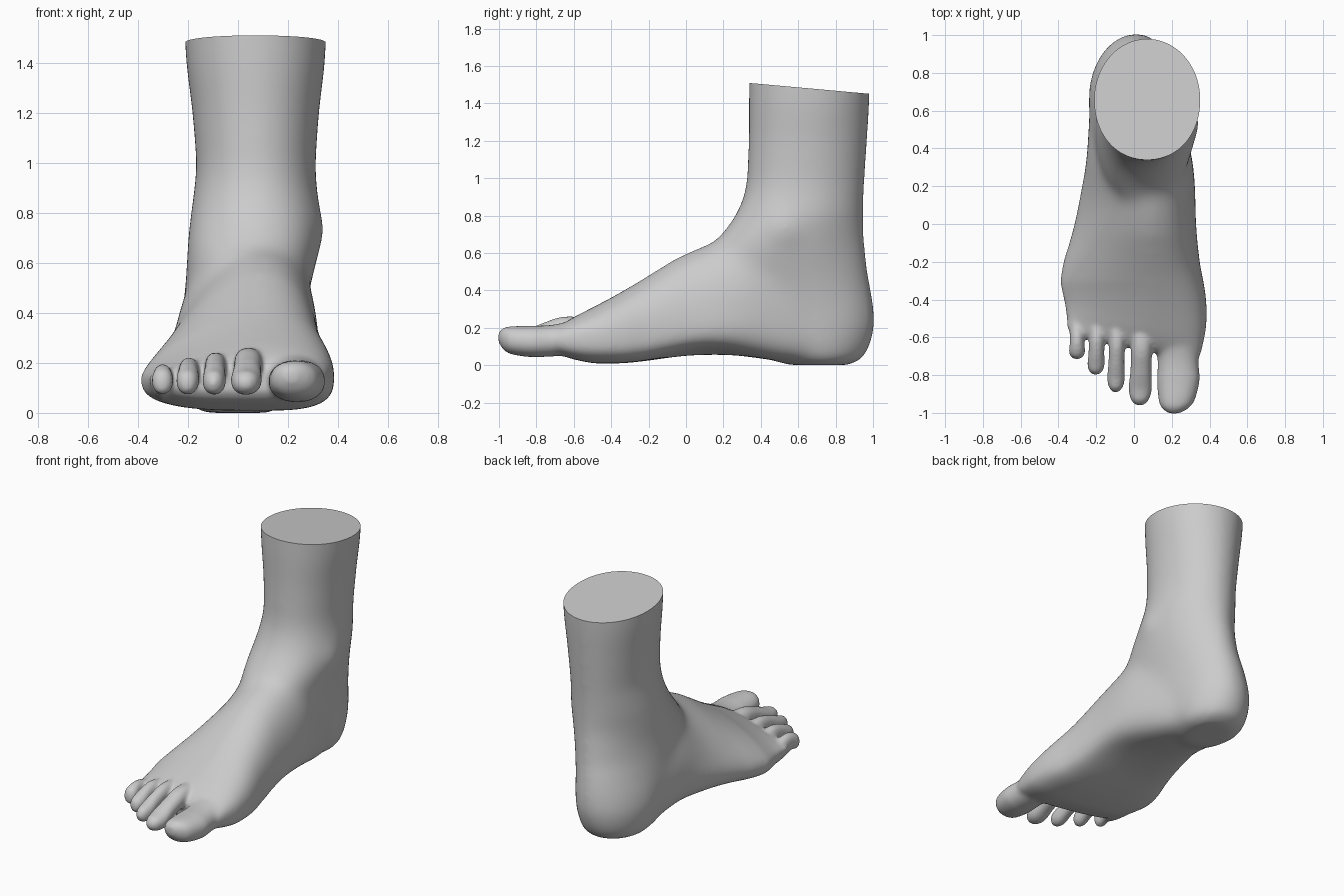
import bpy, bmesh, math
from mathutils import Vector, Matrix

if "Cube" in bpy.data.objects:
    bpy.data.objects.remove(bpy.data.objects["Cube"])

bm = bmesh.new()


def spline(rows, n=6):
    """Catmull-Rom interpolation of rows of numbers."""
    out = []
    for i in range(len(rows) - 1):
        p0, p1 = rows[max(i - 1, 0)], rows[i]
        p2, p3 = rows[i + 1], rows[min(i + 2, len(rows) - 1)]
        for k in range(n):
            t = k / n
            out.append([b + .5 * t * (c - a + t * (2 * a - 5 * b + 4 * c - d + t * (3 * (b - c) + d - a)))
                        for a, b, c, d in zip(p0, p1, p2, p3)])
    return out + [list(rows[-1])]


def ring(u0, u1, v0, v1, cu, cv, exps, n=48):
    """Closed outline of four superellipse quadrants around (cu, cv)."""
    pts = []
    for i in range(n):
        a = 2 * math.pi * (i + .5) / n
        c, s = math.cos(a), math.sin(a)
        p = 2 / exps[i * 4 // n]
        du = (u1 - cu) if c > 0 else (u0 - cu)
        dv = (v1 - cv) if s > 0 else (v0 - cv)
        pts.append((cu + du * abs(c) ** p, cv + dv * abs(s) ** p))
    return pts


def loft(rings):
    """Skin a list of rings and cap both ends."""
    rs = [[bm.verts.new(p) for p in r] for r in rings]
    faces = [bm.faces.new(rs[0][::-1]), bm.faces.new(rs[-1])]
    n = len(rs[0])
    for a, b in zip(rs, rs[1:]):
        for i in range(n):
            j = (i + 1) % n
            faces.append(bm.faces.new((a[i], a[j], b[j], b[i])))
    bmesh.ops.recalc_face_normals(bm, faces=faces)


def clamp(v):
    return max(0, min(1, v))


# Leg and heel: z, x left, x right, y front, y back, x centre, y of widest point
leg = [
    (-.003, -.13, .13, .55, .86, .00, .71), (.03, -.19, .185, .45, .935, .00, .70),
    (.10, -.224, .215, .33, .98, .00, .68), (.20, -.240, .232, .25, 1.005, .01, .66),
    (.30, -.235, .245, .22, 1.003, .02, .62), (.40, -.222, .265, .18, .988, .03, .56),
    (.50, -.212, .290, .14, .970, .05, .51), (.60, -.206, .315, .11, .959, .06, .50),
    (.70, -.202, .330, .19, .950, .07, .53), (.80, -.190, .331, .262, .948, .07, .58),
    (.90, -.176, .317, .305, .950, .07, .61), (1.0, -.168, .312, .325, .955, .07, .63),
    (1.2, -.183, .325, .335, .968, .07, .65), (1.4, -.207, .348, .336, .980, .07, .66),
    (1.6, -.217, .356, .340, .985, .07, .66)]
rings = []
for r in spline(leg):
    back = 2 - .15 * math.exp(-((r[0] - .7) / .2) ** 2)           # narrower behind the ankle
    rings.append([(x, y, r[0]) for x, y in ring(*r[1:], (back, back, 2.1, 2.1))])
loft(rings)

# Foot body: y, x left, x right, z bottom, z top, x of ridge, z of widest point
foot = [
    (.75, -.215, .200, .004, .45, .03, .20), (.55, -.238, .260, .014, .65, .06, .24),
    (.35, -.252, .308, .034, .74, .07, .28), (.20, -.277, .324, .044, .678, .08, .23),
    (.00, -.319, .330, .042, .600, .08, .18), (-.20, -.375, .349, .020, .477, .09, .15),
    (-.30, -.390, .368, .010, .416, .10, .14), (-.40, -.379, .384, .006, .360, .10, .14),
    (-.50, -.365, .384, .008, .308, .09, .14), (-.60, -.357, .365, .028, .256, .07, .14),
    (-.66, -.348, .350, .050, .215, .06, .14), (-.69, -.310, .325, .085, .175, .05, .13)]
rings = []
for r in spline(foot):
    outer = 1.43 + .45 * clamp((r[0] - .1) / .3)                  # outer side slopes down
    pts = []
    for x, z in ring(*r[1:], (2.3, outer, 3.1, 3.1)):
        y = r[0] + .2 * (.15 - x) * clamp((-.3 - r[0]) / .3)      # slanted toe line
        arch = math.exp(-((y - .12) / .23) ** 2) * clamp((x + .1) / .3)
        pts.append((x, y, z + .04 * arch * clamp(1 - z / .3)))    # inner arch
    rings.append(pts)
loft(rings)


# Toes: each row is x, y, z, half width, half height
def toe(rows):
    loft([[(u, y, v) for u, v in ring(x - a, x + a, z - b, z + b, x, z, (2.2,) * 4, 32)]
          for x, y, z, a, b in spline(rows)])


toe([(.22, -.50, .16, .11, .10), (.232, -.70, .130, .108, .086), (.235, -.82, .124, .113, .084),
     (.226, -.93, .130, .096, .075), (.218, -.975, .138, .070, .058), (.212, -1.003, .146, .026, .024)])

# base x, base y, base z, tip x, tip y, half width, knuckle height
for bx, by, bz, tx, ty, r, top in [(.05, -.40, .18, .030, -.962, .062, .258), (-.085, -.42, .16, -.097, -.892, .047, .24),
                                   (-.19, -.45, .13, -.203, -.799, .046, .218), (-.30, -.47, .10, -.302, -.716, .043, .187)]:
    steps = [(0, bz, 1, .055), (.42, top - .062, .92, .062), (.66, (top - .06) * .4 + .085, .90, .056),
             (.84, .125, 1, .054), (.95, .118, .74, .043), (1, .115, .25, .014)]
    toe([(bx + (tx - bx) * t, by + (ty - by) * t, z, r * w, h) for t, z, w, h in steps])

# Inner ankle bone
bmesh.ops.create_uvsphere(bm, u_segments=32, v_segments=16, radius=1,
                          matrix=Matrix.Translation((.26, .53, .73)) @ Matrix.Diagonal((.092, .13, .13, 1)))

# Fuse all parts into one skin
src = bpy.data.meshes.new("foot")
bm.to_mesh(src)
bm.free()
ob = bpy.data.objects.new("foot", src)
bpy.context.collection.objects.link(ob)
mod = ob.modifiers.new("fuse", 'REMESH')
mod.mode = 'VOXEL'
mod.voxel_size = .009
dg = bpy.context.evaluated_depsgraph_get()
mesh = bpy.data.meshes.new_from_object(ob.evaluated_get(dg))
ob.modifiers.clear()
ob.data = mesh

# Soften joins: strongest around the ankle, lightest at the toes
bm = bmesh.new()
bm.from_mesh(mesh)
passes = [(lambda c: -.05 < c.y < .65 and .25 < c.z < .95, 90),
          (lambda c: -.15 < c.y < .7 and c.z < 1.05, 40),
          (lambda c: c.y > -.3, 20), (lambda c: c.y > -.52, 12),
          (lambda c: c.x > .12 and c.y > -.8, 20), (lambda c: True, 7)]
for test, count in passes:
    verts = [v for v in bm.verts if test(v.co)]
    for _ in range(count):
        bmesh.ops.smooth_vert(bm, verts=verts, factor=.5, use_axis_x=True, use_axis_y=True, use_axis_z=True)

# Stand on the floor, then make the slanted flat cut at the top of the leg
low = min(v.co.z for v in bm.verts)
bmesh.ops.translate(bm, verts=bm.verts[:], vec=(0, 0, -low))
cut = bmesh.ops.bisect_plane(bm, geom=bm.verts[:] + bm.edges[:] + bm.faces[:], plane_co=(.07, .66, 1.48),
                             plane_no=Vector((0, .09, 1)).normalized(), clear_outer=True)
edges = [e for e in cut['geom_cut'] if isinstance(e, bmesh.types.BMEdge)]
bmesh.ops.holes_fill(bm, edges=edges, sides=0)
bmesh.ops.recalc_face_normals(bm, faces=bm.faces[:])
bm.to_mesh(mesh)
bm.free()

bpy.context.view_layer.objects.active = ob
ob.select_set(True)
bpy.ops.object.shade_smooth_by_angle(angle=math.radians(40))
